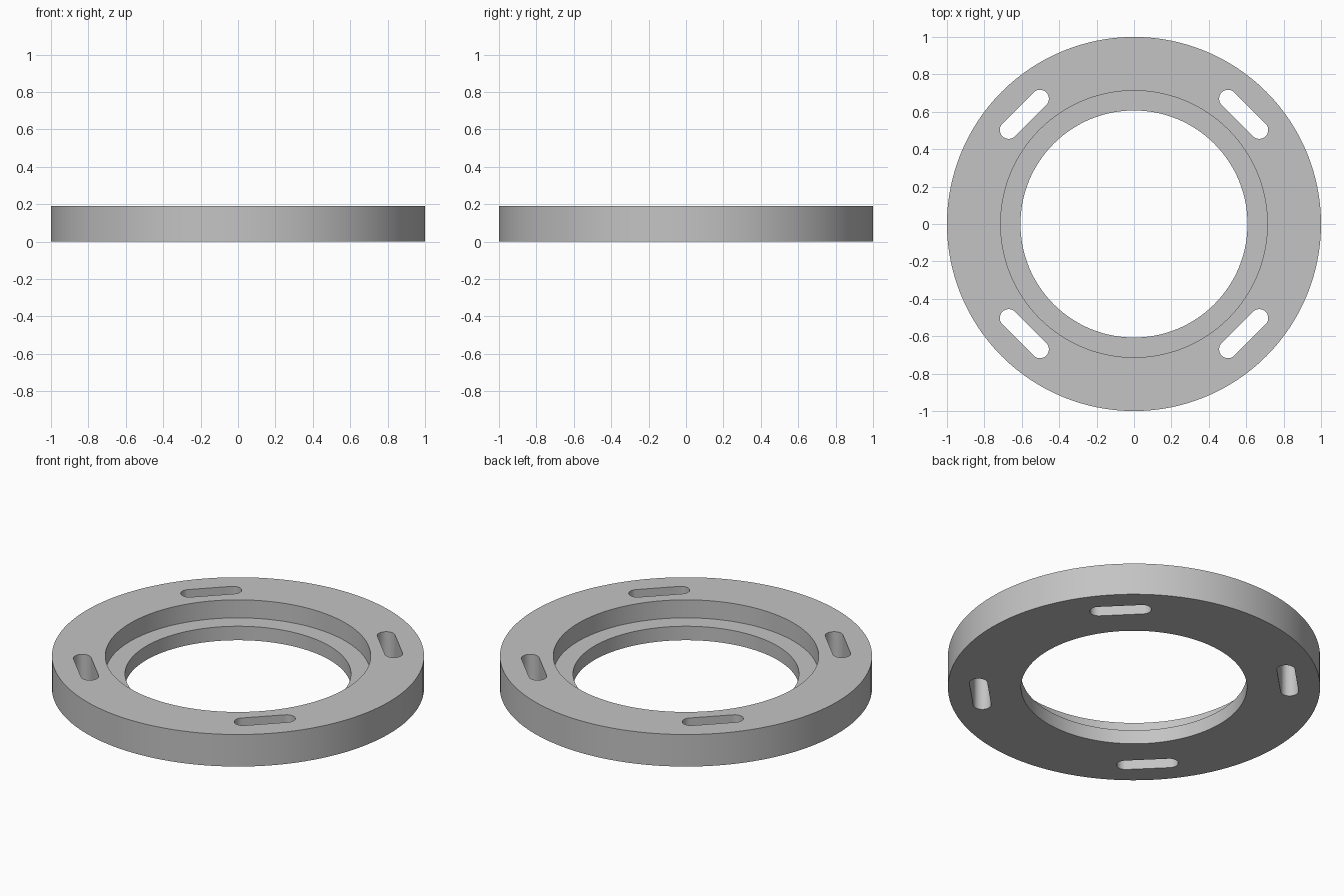
import bpy, bmesh
from math import pi, cos, sin
from mathutils import Matrix, Vector

cube = bpy.data.objects.get("Cube")
if cube:
    bpy.data.objects.remove(cube, do_unlink=True)

HEIGHT, LEDGE = 0.19, 0.083
OUTER, RECESS, BORE = 1.0, 0.713, 0.607
SLOT_CENTRE, SLOT_HALF, SLOT_RADIUS = 0.829, 0.118, 0.048

grey = bpy.data.materials.new("plain grey")
grey.use_nodes = True
colour = (0.55, 0.55, 0.55, 1)
grey.diffuse_color = colour
grey.node_tree.nodes["Principled BSDF"].inputs["Base Color"].default_value = colour


def add_object(name, bm):
    bmesh.ops.recalc_face_normals(bm, faces=bm.faces)
    mesh = bpy.data.meshes.new(name)
    bm.to_mesh(mesh)
    bm.free()
    mesh.materials.append(grey)
    obj = bpy.data.objects.new(name, mesh)
    bpy.context.collection.objects.link(obj)
    return obj


# Ring with a stepped bore, turned from its cross-section
bm = bmesh.new()
section = [(BORE, 0), (OUTER, 0), (OUTER, HEIGHT), (RECESS, HEIGHT), (RECESS, LEDGE), (BORE, LEDGE)]
verts = [bm.verts.new((r, 0, z)) for r, z in section]
edges = [bm.edges.new((a, b)) for a, b in zip(verts, verts[1:] + verts[:1])]
bmesh.ops.spin(bm, geom=verts + edges, cent=(0, 0, 0), axis=(0, 0, 1), angle=2 * pi, steps=128)
bmesh.ops.remove_doubles(bm, verts=bm.verts, dist=0.0001)
ring = add_object("slotted_ring", bm)

# Four rounded slot cutters on the diagonals
bm = bmesh.new()
STEPS = 12
for quarter in range(4):
    turn = Matrix.Rotation(pi / 4 + quarter * pi / 2, 3, 'Z')
    outline = []
    for side in (1, -1):
        for i in range(STEPS + 1):
            a = pi * i / STEPS
            outline.append((SLOT_CENTRE + side * SLOT_RADIUS * cos(a),
                            side * (SLOT_HALF + SLOT_RADIUS * sin(a))))
    face = bm.faces.new([bm.verts.new(turn @ Vector((x, y, -0.1))) for x, y in outline])
    top = bmesh.ops.extrude_face_region(bm, geom=[face], use_keep_orig=True)["geom"]
    bmesh.ops.translate(bm, vec=(0, 0, HEIGHT + 0.2),
                        verts=[v for v in top if isinstance(v, bmesh.types.BMVert)])
cutter = add_object("slot_cutter", bm)

# Cut the slots and drop the cutter
cut = ring.modifiers.new("slots", 'BOOLEAN')
cut.operation, cut.solver, cut.object = 'DIFFERENCE', 'EXACT', cutter
bpy.ops.object.select_all(action='DESELECT')
ring.select_set(True)
bpy.context.view_layer.objects.active = ring
bpy.ops.object.modifier_apply(modifier=cut.name)
bpy.data.objects.remove(cutter, do_unlink=True)
bpy.ops.object.shade_smooth_by_angle(angle=pi / 6)
